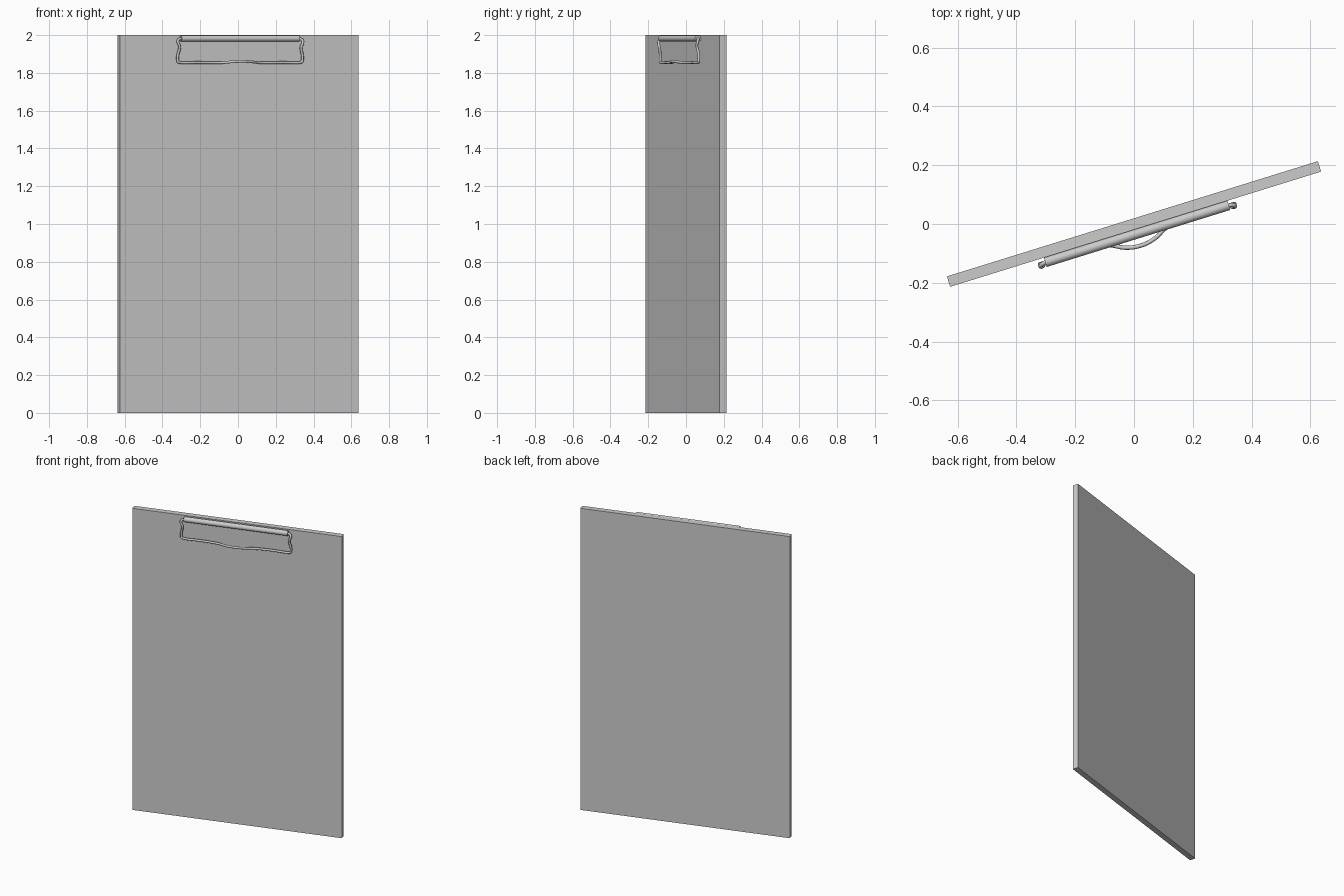
import bpy, math
from mathutils import Matrix

if "Cube" in bpy.data.objects:
    bpy.data.objects.remove(bpy.data.objects["Cube"])

ANGLE = math.radians(17.25)
TURN = Matrix.Rotation(ANGLE, 4, 'Z')
W, T, H = 1.322, 0.037, 2.0
FRONT = -T / 2

# Board: a plain slab
bpy.ops.mesh.primitive_cube_add(size=1)
board = bpy.context.object
board.name = "board"
board.data.transform(Matrix.Translation((0, 0, H / 2)) @ Matrix.Diagonal((W, T, H, 1)))
board.matrix_world = TURN

# Hinge tube lying against the front face at the top edge
R = 0.0165
bpy.ops.mesh.primitive_cylinder_add(vertices=32, radius=R, depth=0.654)
tube = bpy.context.object
tube.name = "hinge_tube"
tube.data.transform(Matrix.Translation((0, FRONT - R, 1.982)) @ Matrix.Rotation(math.pi / 2, 4, 'Y'))
tube.matrix_world = TURN
bpy.ops.object.shade_smooth_by_angle(angle=math.radians(40))

# Wire clip: right half path (x, outward, z), mirrored to the left
half = [
    (0.310, 0.035, 1.982), (0.332, 0.036, 1.981), (0.345, 0.041, 1.972),
    (0.345, 0.045, 1.958), (0.337, 0.044, 1.940), (0.338, 0.040, 1.922),
    (0.344, 0.037, 1.900), (0.346, 0.036, 1.870), (0.343, 0.036, 1.859),
    (0.332, 0.036, 1.855), (0.240, 0.036, 1.855), (0.150, 0.037, 1.854),
    (0.105, 0.043, 1.854), (0.050, 0.069, 1.859),
]
path = half + [(0, 0.077, 1.861)] + [(-x, o, z) for x, o, z in reversed(half)]
curve = bpy.data.curves.new("wire_clip", 'CURVE')
curve.dimensions = '3D'
curve.bevel_depth = 0.0072
curve.bevel_resolution = 3
curve.resolution_u = 6
curve.use_fill_caps = True
spline = curve.splines.new('BEZIER')
spline.bezier_points.add(len(path) - 1)
for p, (x, o, z) in zip(spline.bezier_points, path):
    p.co = (x, -o, z)
    p.handle_left_type = p.handle_right_type = 'AUTO'
wire = bpy.data.objects.new("wire_clip", curve)
bpy.context.collection.objects.link(wire)
wire.matrix_world = TURN
